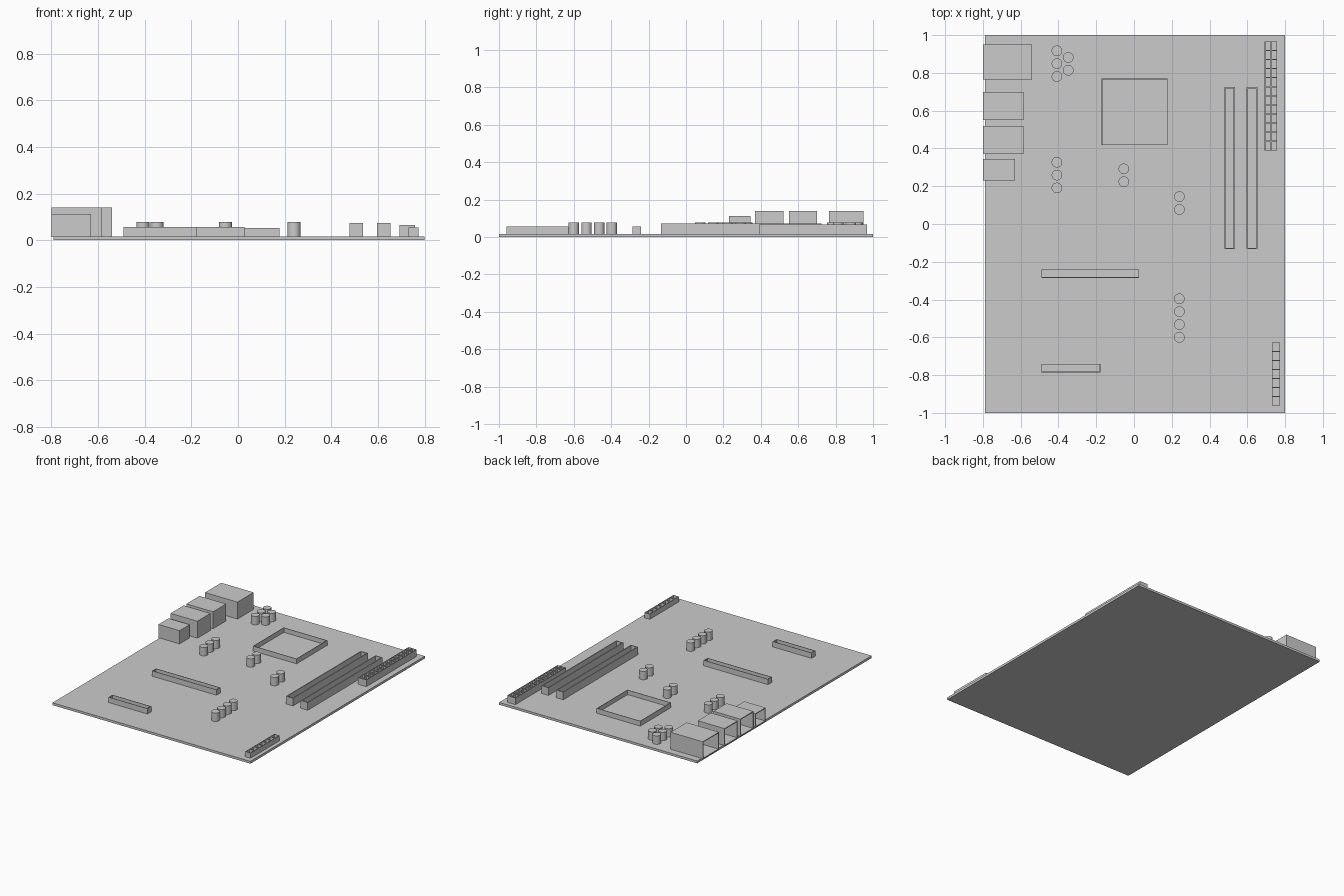
import bpy, bmesh
from mathutils import Matrix, Vector

if "Cube" in bpy.data.objects:
    bpy.data.objects.remove(bpy.data.objects["Cube"])

TOP = 0.017  # upper surface of the board


def finish(bm, name):
    bmesh.ops.recalc_face_normals(bm, faces=bm.faces)
    me = bpy.data.meshes.new(name)
    bm.to_mesh(me)
    bm.free()
    ob = bpy.data.objects.new(name, me)
    bpy.context.collection.objects.link(ob)
    return ob


def tray(name, size, wall, depth, matrix, cols=1, rows=1):
    """Block from z=0 to size.z whose top is a grid of open cells."""
    sx, sy, sz = size
    bm = bmesh.new()
    g = [[bm.verts.new((sx * (i / cols - 0.5), sy * (j / rows - 0.5), sz))
          for j in range(rows + 1)] for i in range(cols + 1)]
    cells = [bm.faces.new((g[i][j], g[i + 1][j], g[i + 1][j + 1], g[i][j + 1]))
             for i in range(cols) for j in range(rows)]
    rim = [e for e in bm.edges if e.is_boundary]
    new = bmesh.ops.extrude_edge_only(bm, edges=rim)["geom"]
    low = [v for v in new if isinstance(v, bmesh.types.BMVert)]
    bmesh.ops.translate(bm, verts=low, vec=(0, 0, -sz))
    bmesh.ops.contextual_create(bm, geom=[e for e in bm.edges if e.is_boundary])
    bm.normal_update()
    # rim around every cell, then sink the cell floor
    bmesh.ops.inset_individual(bm, faces=cells, thickness=wall, use_even_offset=True)
    for f in cells:
        ring = bmesh.ops.extrude_face_region(bm, geom=[f])["geom"]
        vs = [v for v in ring if isinstance(v, bmesh.types.BMVert)]
        bmesh.ops.translate(bm, verts=vs, vec=(0, 0, -depth))
        if f.is_valid:
            bmesh.ops.delete(bm, geom=[f], context='FACES_ONLY')
    bm.transform(matrix)
    return finish(bm, name)


def slot(name, x0, x1, y0, y1, top, wall, cols=1, rows=1):
    h = top - TOP
    tray(name, (x1 - x0, y1 - y0, h), wall, h - 0.003,
         Matrix.Translation(((x0 + x1) / 2, (y0 + y1) / 2, TOP)), cols, rows)


# circuit board
bm = bmesh.new()
bmesh.ops.create_cube(bm, size=1)
bm.transform(Matrix.Translation((0.005, 0, TOP / 2)) @ Matrix.Diagonal((1.59, 2, TOP, 1)))
finish(bm, "circuit_board")

# rear ports, open toward -x: inner end, y range, top
ports = [(-0.54, 0.765, 0.95, 0.14), (-0.585, 0.55, 0.70, 0.14),
         (-0.585, 0.37, 0.52, 0.14), (-0.63, 0.23, 0.345, 0.113)]
for n, (x1, y0, y1, top) in enumerate(ports):
    z0 = 0.013
    m = Matrix.Translation((x1, (y0 + y1) / 2, (z0 + top) / 2)) @ \
        Matrix(((0, 0, -1, 0), (0, 1, 0, 0), (1, 0, 0, 0), (0, 0, 0, 1)))
    d = x1 + 0.80
    tray(f"rear_port_{n + 1}", (top - z0, y1 - y0, d), 0.006, d - 0.006, m)

# processor socket frame, memory slots, expansion slots
slot("processor_socket", -0.172, 0.178, 0.417, 0.77, 0.053, 0.004)
for n, x in enumerate((0.478, 0.596)):
    slot(f"memory_slot_{n + 1}", x, x + 0.057, -0.133, 0.725, 0.073, 0.007)
slot("long_expansion_slot", -0.49, 0.027, -0.285, -0.24, 0.056, 0.004)
slot("short_expansion_slot", -0.49, -0.178, -0.785, -0.74, 0.056, 0.004)

# pin connectors
slot("power_connector", 0.692, 0.758, 0.39, 0.967, 0.066, 0.003, 2, 12)
slot("pin_header", 0.73, 0.773, -0.96, -0.627, 0.055, 0.003, 1, 7)

# capacitors: x, highest y, count in the row
rows = [(-0.408, 0.917, 3), (-0.348, 0.882, 2), (-0.408, 0.327, 3),
        (-0.054, 0.292, 2), (0.24, 0.145, 2), (0.24, -0.396, 4)]
k = 0
for x, y, count in rows:
    for i in range(count):
        k += 1
        bm = bmesh.new()
        bmesh.ops.create_cone(bm, cap_ends=True, segments=32, radius1=0.028,
                              radius2=0.028, depth=0.061)
        bm.transform(Matrix.Translation((x, y - i * 0.068, TOP + 0.0305)))
        ob = finish(bm, f"capacitor_{k}")
        for p in ob.data.polygons:
            p.use_smooth = len(p.vertices) == 4
        for e in ob.data.edges:
            a, b = (ob.data.vertices[v].co.z for v in e.vertices)
            e.use_edge_sharp = abs(a - b) < 1e-4
